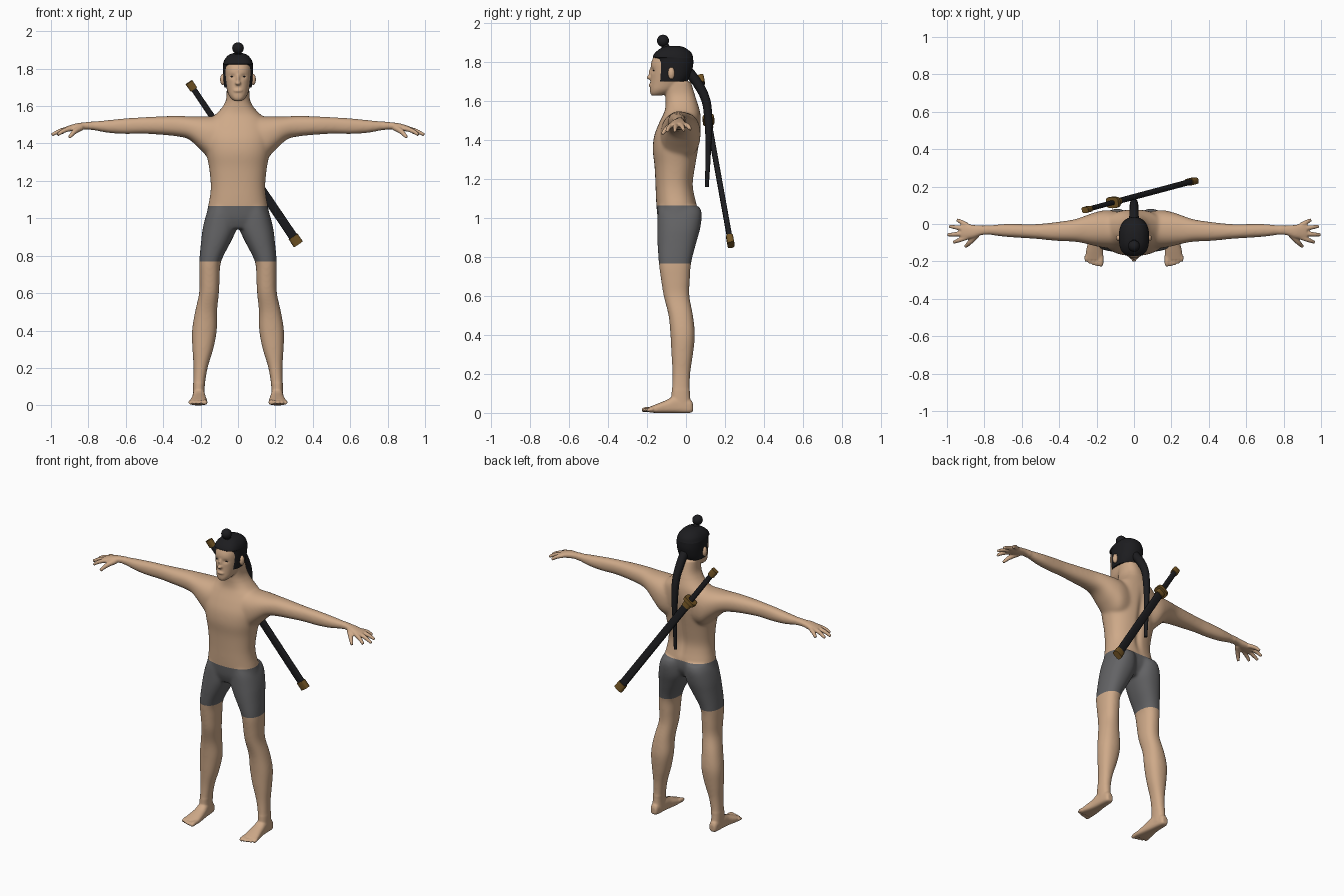
import bpy, bmesh
from math import sin, cos, pi, exp
from mathutils import Matrix, Vector

if "Cube" in bpy.data.objects:
    bpy.data.objects.remove(bpy.data.objects["Cube"])


def material(name, rgb):
    m = bpy.data.materials.new(name)
    m.use_nodes = True
    m.diffuse_color = (*rgb, 1)
    bsdf = m.node_tree.nodes["Principled BSDF"]
    bsdf.inputs["Base Color"].default_value = (*rgb, 1)
    bsdf.inputs["Roughness"].default_value = 0.8
    return m


SKIN = material("skin", (0.62, 0.40, 0.25))
CLOTH = material("grey cloth", (0.125, 0.125, 0.13))
BLACK = material("black", (0.012, 0.012, 0.014))
BRASS = material("dark brass", (0.17, 0.09, 0.018))


def spline(rings, steps):
    """Catmull-Rom interpolation between rows of numbers."""
    rows = [Vector(r) for r in rings]
    out = []
    for i in range(len(rows) - 1):
        a, b, c, d = (rows[min(max(i + k, 0), len(rows) - 1)] for k in (-1, 0, 1, 2))
        for s in range(steps):
            t = s / steps
            out.append((b * 2 + (c - a) * t + (a * 2 - b * 5 + c * 4 - d) * t * t
                        + (b * 3 - a - c * 3 + d) * t ** 3) / 2)
    return out + [rows[-1]]


def loft(bm, axis, rings, front=2.3, back=2.3, steps=4, n=32):
    """Skin superellipse sections; each ring is (position, u0, u1, v0, v1)."""
    loops = []
    for t, u0, u1, v0, v1 in spline(rings, steps):
        loop = []
        for k in range(n):
            c, s = cos(2 * pi * k / n), sin(2 * pi * k / n)
            e = 2 / (front if s < 0 else back)
            u = (u0 + u1) / 2 + (u1 - u0) / 2 * abs(c) ** e * (1 if c > 0 else -1)
            v = (v0 + v1) / 2 + (v1 - v0) / 2 * abs(s) ** e * (1 if s > 0 else -1)
            loop.append(bm.verts.new({"x": (t, u, v), "y": (u, t, v), "z": (u, v, t)}[axis]))
        loops.append(loop)
    for a, b in zip(loops, loops[1:]):
        for k in range(n):
            bm.faces.new((a[k], a[k - 1], b[k - 1], b[k]))
    bm.faces.new(loops[0])
    bm.faces.new(loops[-1])


def centred(rings):
    """Turn (z, half width, front, back) into full rings."""
    return [(z, -w, w, f, b) for z, w, f, b in rings]


def ball(bm, centre, radii):
    bmesh.ops.create_uvsphere(bm, u_segments=24, v_segments=16, radius=1,
                              matrix=Matrix.Translation(centre) @ Matrix.Diagonal((*radii, 1)))


def tube(bm, points, radii):
    """Tapering round tube through the points."""
    curve = bpy.data.curves.new("path", "CURVE")
    curve.dimensions = "3D"
    curve.bevel_depth, curve.bevel_resolution, curve.use_fill_caps = 1, 4, True
    sp = curve.splines.new("BEZIER")
    sp.bezier_points.add(len(points) - 1)
    for bp, p, r in zip(sp.bezier_points, points, radii):
        bp.co, bp.radius = p, r
        bp.handle_left_type = bp.handle_right_type = "AUTO"
    ob = bpy.data.objects.new("path", curve)
    bpy.context.collection.objects.link(ob)
    me = evaluated(ob)
    bm.from_mesh(me)
    bpy.data.objects.remove(ob)
    bpy.data.meshes.remove(me)


def evaluated(ob):
    dg = bpy.context.evaluated_depsgraph_get()
    dg.update()
    return bpy.data.meshes.new_from_object(ob.evaluated_get(dg))


def finish(name, bm, mats, matrix=None, angle=40):
    bmesh.ops.recalc_face_normals(bm, faces=bm.faces)
    me = bpy.data.meshes.new(name)
    bm.to_mesh(me)
    bm.free()
    for m in mats:
        me.materials.append(m)
    ob = bpy.data.objects.new(name, me)
    bpy.context.collection.objects.link(ob)
    if matrix:
        ob.matrix_world = matrix
    bpy.ops.object.select_all(action="DESELECT")
    ob.select_set(True)
    bpy.context.view_layer.objects.active = ob
    bpy.ops.object.shade_smooth_by_angle(angle=angle * pi / 180)
    return ob


# Left arm and palm
bm = bmesh.new()
loft(bm, "x", [(.06, -.13, .06, 1.30, 1.55), (.14, -.13, .075, 1.31, 1.545),
               (.20, -.12, .065, 1.365, 1.545), (.26, -.105, .045, 1.42, 1.545),
               (.32, -.095, .025, 1.437, 1.548), (.42, -.09, .01, 1.447, 1.545),
               (.52, -.08, 0, 1.452, 1.54), (.60, -.075, 0, 1.45, 1.535),
               (.70, -.068, 0, 1.457, 1.525), (.80, -.057, -.009, 1.475, 1.515),
               (.86, -.075, -.005, 1.468, 1.508), (.90, -.08, 0, 1.465, 1.497),
               (.925, -.078, -.002, 1.463, 1.488)])
# Fingers and thumb
for base_y, tip in [(-.07, (.966, -.098, 1.446)), (-.05, (.997, -.058, 1.446)),
                    (-.028, (.988, -.012, 1.45)), (-.008, (.946, .023, 1.455))]:
    root, end = Vector((.89, base_y, 1.481)), Vector(tip)
    mid = root.lerp(end, .55) + Vector((0, 0, .006))
    tube(bm, [root, mid, end], [.0135, .0125, .009])
tube(bm, [(.84, -.055, 1.485), (.875, -.095, 1.462), (.902, -.122, 1.432)], [.018, .014, .009])

# Left leg
loft(bm, "z", [(1.06, .012, .15, -.14, .07), (1.02, .008, .17, -.146, .082),
               (.95, .006, .188, -.148, .074), (.88, .035, .197, -.147, .055),
               (.77, .09, .207, -.14, .027), (.68, .098, .207, -.128, .02),
               (.60, .102, .208, -.115, .018), (.50, .112, .23, -.09, .036),
               (.40, .113, .246, -.08, .046), (.30, .132, .244, -.075, .036),
               (.20, .162, .238, -.07, .022), (.10, .178, .24, -.074, .02),
               (.03, .178, .24, -.08, .028)])
# Left foot and toes
loft(bm, "y", [(.036, .195, .225, .01, .045), (.02, .185, .236, 0, .07),
               (-.05, .176, .242, 0, .09), (-.10, .17, .247, 0, .066),
               (-.15, .165, .257, 0, .046), (-.19, .165, .26, .002, .03)], 3.5)
for i in range(5):
    x, tip = .177 + i * .0195, -.226 + i * i * .0015
    r = .014 if i == 0 else .0105
    tube(bm, [(x, -.17, .018), (x, tip + .015, .016), (x, tip, .012)], [r, r, r * .7])
# Left ear
ball(bm, (.082, -.075, 1.742), (.014, .018, .032))
bmesh.ops.mirror(bm, geom=bm.verts[:] + bm.edges[:] + bm.faces[:], axis="X", merge_dist=0)

# Torso and neck
loft(bm, "z", centred([(.945, .10, -.125, .02), (1.0, .165, -.145, .052), (1.065, .16, -.152, .056),
                       (1.12, .15, -.155, .044), (1.18, .146, -.157, .037), (1.27, .155, -.162, .05),
                       (1.35, .17, -.171, .064), (1.42, .18, -.164, .074), (1.48, .175, -.142, .077),
                       (1.53, .15, -.118, .075), (1.56, .115, -.107, .069), (1.60, .08, -.105, .056),
                       (1.64, .063, -.108, .043), (1.70, .06, -.115, .025)]))
# Head, nose and lips
loft(bm, "z", centred([(1.628, .02, -.175, -.13), (1.64, .036, -.183, -.09), (1.66, .05, -.185, -.05),
                       (1.69, .06, -.184, -.005), (1.72, .067, -.182, .015), (1.76, .072, -.181, .022),
                       (1.80, .073, -.178, .02), (1.84, .066, -.157, .01), (1.865, .04, -.12, -.02)]))
ball(bm, (0, -.181, 1.74), (.009, .012, .03))
ball(bm, (0, -.186, 1.722), (.016, .017, .011))
ball(bm, (0, -.181, 1.682), (.024, .011, .009))

# Fuse the figure into one skin
raw = finish("raw_body", bm, [])
fuse = raw.modifiers.new("fuse", "REMESH")
fuse.mode, fuse.voxel_size = "VOXEL", .005
skin = evaluated(raw)
bpy.data.objects.remove(raw)
bm = bmesh.new()
bm.from_mesh(skin)
broad = [v for v in bm.verts if .12 < v.co.z < 1.6 and abs(v.co.x) < .78]
for i in range(25):
    bmesh.ops.smooth_vert(bm, verts=broad, factor=.5, use_axis_x=True, use_axis_y=True, use_axis_z=True)
for i in range(2):
    bmesh.ops.smooth_vert(bm, verts=bm.verts, factor=.5, use_axis_x=True, use_axis_y=True, use_axis_z=True)
# Spine groove and eye sockets
for v in bm.verts:
    x, y, z = v.co
    if y > 0 and z < 1.65:
        v.co.y -= .012 * exp(-(x / .022) ** 2 - ((z - 1.28) / .18) ** 4)
    elif y < -.12 and z > 1.6:
        v.co.y += .007 * exp(-((abs(x) - .031) / .015) ** 2 - ((z - 1.758) / .012) ** 2)
# Shorts, cut at waist and hems
for z in (.768, 1.065):
    bmesh.ops.bisect_plane(bm, geom=bm.verts[:] + bm.edges[:] + bm.faces[:],
                           plane_co=(0, 0, z), plane_no=(0, 0, 1))
for f in bm.faces:
    f.material_index = int(.768 < f.calc_center_median().z < 1.065)
finish("body", bm, [SKIN, CLOTH], angle=60)

# Narrow dark eyes
bm = bmesh.new()
for s in (-1, 1):
    ball(bm, (s * .031, -.165, 1.757), (.012, .005, .0032))
finish("eyes", bm, [BLACK])

# Hair cap, topknot and long tail
bm = bmesh.new()
loft(bm, "z", centred([(1.70, .073, -.148, .004), (1.73, .077, -.15, .022), (1.78, .08, -.152, .036),
                       (1.818, .08, -.153, .037), (1.826, .08, -.171, .036), (1.85, .071, -.157, .026),
                       (1.873, .05, -.127, -.003), (1.884, .022, -.095, -.035)]), 3, 2.2)
finish("hair_cap", bm, [BLACK])
bm = bmesh.new()
ball(bm, (0, -.118, 1.91), (.031, .031, .031))
tube(bm, [(0, -.1, 1.87), (0, -.117, 1.9)], [.022, .015])
finish("topknot", bm, [BLACK])
bm = bmesh.new()
tube(bm, [(0, .015, 1.75), (0, .06, 1.69), (0, .1, 1.61), (0, .113, 1.53), (0, .114, 1.35), (0, .107, 1.16)],
     [.026, .025, .023, .021, .014, .01])
finish("hair_tail", bm, [BLACK])

# Sheathed sword slung across the back
top, bottom = Vector((-.262, .075, 1.727)), Vector((.318, .23, .868))
along = (bottom - top).normalized()
thin = (Vector((0, 1, 0)) - along * along.y).normalized()
wide = thin.cross(along)
frame = Matrix((wide, thin, along)).transposed().to_4x4()
frame.translation = top
for name, start, end, w0, w1, depth, mat in [
        ("sword_pommel", 0, .045, .021, .021, .016, BRASS),
        ("sword_handle", .04, .27, .015, .016, .012, BLACK),
        ("sword_guard", .262, .284, .04, .04, .03, BRASS),
        ("sheath_collar", .28, .32, .027, .026, .018, BRASS),
        ("sheath", .315, 1.02, .023, .024, .0135, BLACK),
        ("sheath_tip", 1.005, 1.055, .028, .029, .018, BRASS)]:
    bm = bmesh.new()
    loft(bm, "z", [(start, -w0, w0, -depth, depth), (end, -w1, w1, -depth, depth)], 3.5, 3.5, 1, 16)
    finish(name, bm, [mat], frame)
